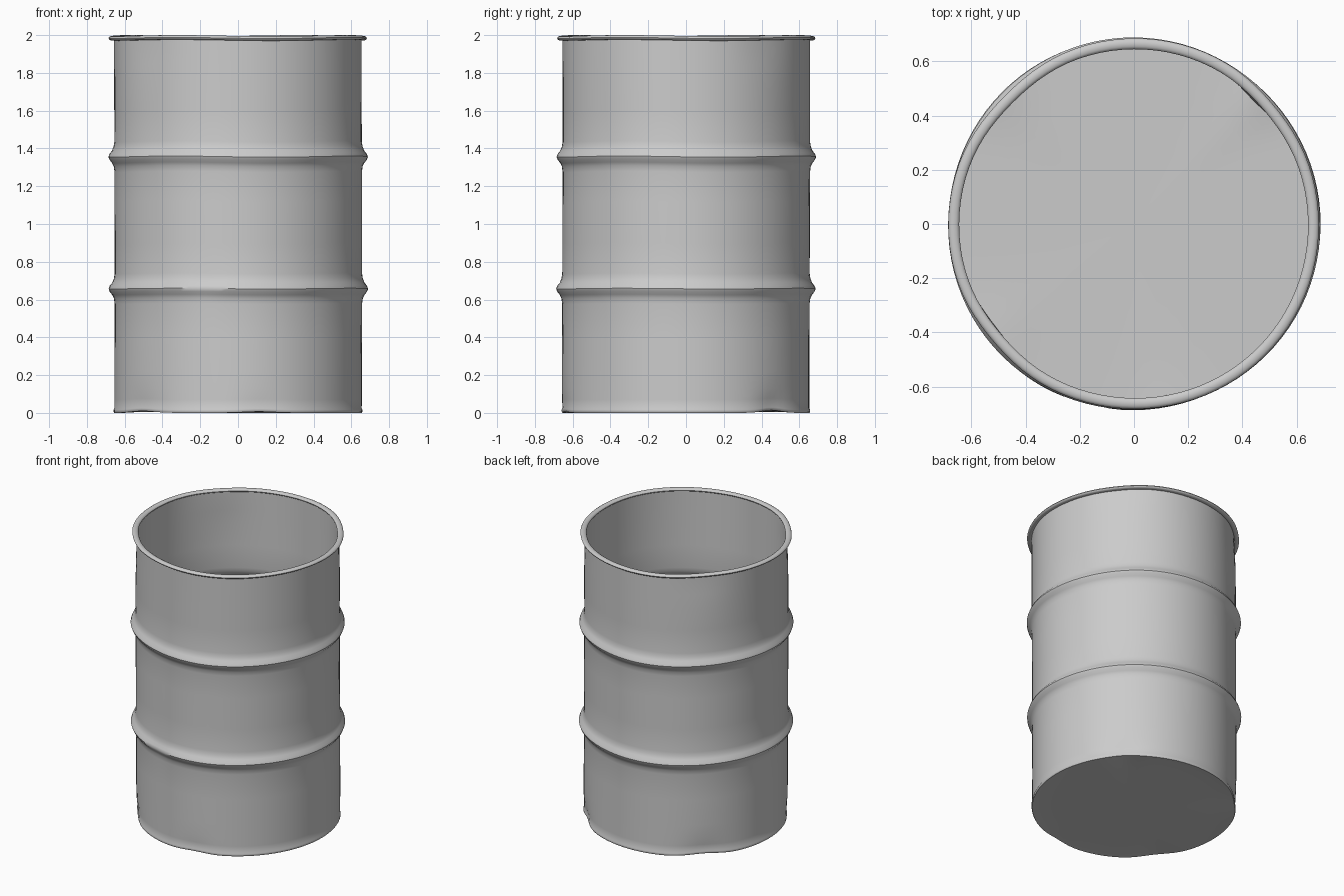
import bpy, bmesh, math

if "Cube" in bpy.data.objects:
    bpy.data.objects.remove(bpy.data.objects["Cube"])

SEGMENTS = 96
WALL = 0.655
SKIN = 0.006

# Dents: angle in degrees, height, inward depth, half angle, half height
DENTS = [(135, 0.0, 0.014, 12, 0.10), (45, 0.0, 0.018, 9, 0.09),
         (218, 0.0, 0.012, 12, 0.10), (-80, 0.0, 0.008, 10, 0.08),
         (135, 1.97, 0.010, 16, 0.15), (220, 1.97, 0.008, 14, 0.15),
         (40, 1.97, 0.007, 14, 0.12), (255, 0.66, 0.006, 6, 0.04)]


def worn(r, z, a):
    """Apply slight hand-worn waviness and dents to a point of the lathe."""
    push = 0.0
    lift = 0.0
    for deg, dz, depth, wa, wz in DENTS:
        d = math.degrees(a) - deg
        d = (d + 180) % 360 - 180
        f = math.exp(-(d / wa) ** 2 - ((z - dz) / wz) ** 2)
        push += depth * f
        if dz == 0.0:
            lift += 0.8 * depth * f
    k = min(r / WALL, 1.0) ** 6
    r -= push * k
    r += 0.002 * math.sin(3 * a + 2 * z) * k
    z += lift * k
    if z > 0.3:
        z -= 0.003 * (1 + math.sin(4 * a + 0.5)) * min(z, 1)
    return r * math.cos(a), r * math.sin(a), z


def lathe(name, profile, closed=False):
    """Spin a list of (radius, height) points around z."""
    bm = bmesh.new()
    rings = []
    for r, z in profile:
        if r == 0:
            rings.append([bm.verts.new((0, 0, z))] * SEGMENTS)
        else:
            rings.append([bm.verts.new(worn(r, z, 2 * math.pi * i / SEGMENTS))
                          for i in range(SEGMENTS)])
    pairs = list(zip(rings, rings[1:]))
    if closed:
        pairs.append((rings[-1], rings[0]))
    for lo, hi in pairs:
        for i in range(SEGMENTS):
            j = (i + 1) % SEGMENTS
            quad = [lo[i], lo[j], hi[j], hi[i]]
            bm.faces.new(list(dict.fromkeys(quad)))
    bmesh.ops.recalc_face_normals(bm, faces=bm.faces)
    mesh = bpy.data.meshes.new(name)
    bm.to_mesh(mesh)
    bm.free()
    ob = bpy.data.objects.new(name, mesh)
    bpy.context.collection.objects.link(ob)
    bpy.context.view_layer.objects.active = ob
    ob.select_set(True)
    bpy.ops.object.shade_smooth_by_angle(angle=math.radians(40))
    ob.select_set(False)
    return ob


# Rolling hoop section, relative to its centre height
HOOP = [(0, -0.08), (0.004, -0.05), (0.013, -0.032), (0.026, -0.016),
        (0.032, 0), (0.026, 0.016), (0.013, 0.032), (0.004, 0.055), (0, 0.08)]

# Outer wall profile from bottom to top
outer = [(WALL, 0.0), (WALL + 0.004, 0.006), (WALL + 0.004, 0.016), (WALL, 0.024)]
outer += [(WALL, z) for z in (0.07, 0.13, 0.22, 0.4)]
outer += [(WALL + d, 0.66 + h) for d, h in HOOP]
outer += [(WALL, 0.9), (WALL, 1.12)]
outer += [(WALL + d, 1.36 + h) for d, h in HOOP]
outer += [(WALL, z) for z in (1.6, 1.75, 1.85, 1.92, 1.985)]

# Inner wall runs back down, just inside the outer one
inner = [(r - SKIN, z) for r, z in reversed(outer[3:])]

# Drum shell with its floor
floor_radii = (0.6, 0.5, 0.3)
bottom = [(0, 0.004)] + [(r, 0.004) for r in reversed(floor_radii)]
top_of_floor = [(WALL - SKIN, 0.014)] + [(r, 0.014) for r in floor_radii] + [(0, 0.014)]
lathe("drum_body", bottom + outer + inner + top_of_floor)

# Rolled bead around the open top
bead = [(0.664 + 0.02 * math.cos(t), 1.988 + 0.012 * math.sin(t))
        for t in (2 * math.pi * i / 12 for i in range(12))]
lathe("top_rim", bead, closed=True)
